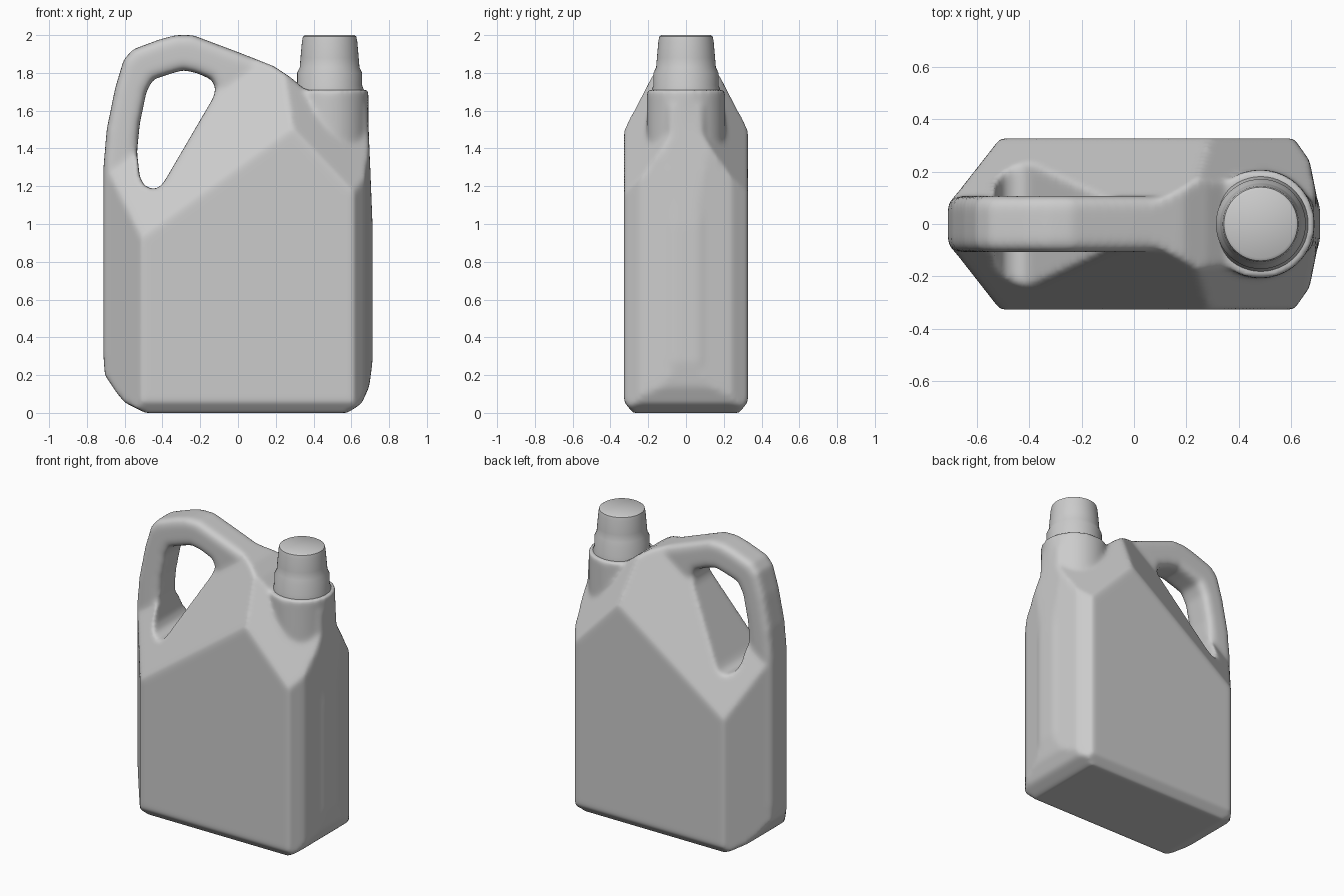
import bpy, bmesh, math
from mathutils import Vector, Matrix

if "Cube" in bpy.data.objects:
    bpy.data.objects.remove(bpy.data.objects["Cube"])

# Front outline of the can and of the handle opening, as (x, z)
OUTLINE = [(-.49, 0), (-.60, .055), (-.645, .11), (-.705, .2), (-.712, .3), (-.712, 1.3),
           (-.695, 1.5), (-.65, 1.72), (-.605, 1.87), (-.555, 1.925), (-.42, 1.975),
           (-.33, 2.0), (-.24, 2.0), (.0, 1.91), (.19, 1.835), (.28, 1.775), (.38, 1.69),
           (.685, 1.67), (.70, 1.3), (.712, 1.0), (.712, .27), (.695, .14), (.655, .05), (.58, 0)]
OPENING = [(-.45, 1.185), (-.495, 1.2), (-.52, 1.25), (-.535, 1.38), (-.52, 1.53), (-.485, 1.7),
           (-.45, 1.765), (-.36, 1.795), (-.29, 1.815), (-.22, 1.8), (-.14, 1.765),
           (-.118, 1.72), (-.13, 1.67), (-.39, 1.225), (-.415, 1.195)]


def prism(points, half):
    bm = bmesh.new()
    face = bm.faces.new([bm.verts.new((x, -half, z)) for x, z in points])
    geom = bmesh.ops.extrude_face_region(bm, geom=[face])["geom"]
    bmesh.ops.translate(bm, vec=(0, 2 * half, 0),
                        verts=[v for v in geom if isinstance(v, bmesh.types.BMVert)])
    bmesh.ops.recalc_face_normals(bm, faces=bm.faces)
    return bm


def to_object(bm, name):
    bmesh.ops.recalc_face_normals(bm, faces=bm.faces)
    mesh = bpy.data.meshes.new(name)
    bm.to_mesh(mesh)
    bm.free()
    obj = bpy.data.objects.new(name, mesh)
    bpy.context.collection.objects.link(obj)
    return obj


def slice_both_sides(bm, point, normal):
    for s in (1, -1):
        cut = bmesh.ops.bisect_plane(
            bm, geom=bm.verts[:] + bm.edges[:] + bm.faces[:], dist=1e-5,
            plane_co=Vector((point[0], s * point[1], point[2])),
            plane_no=Vector((normal[0], s * normal[1], normal[2])).normalized(),
            clear_outer=True)["geom_cut"]
        edges = [e for e in cut if isinstance(e, bmesh.types.BMEdge)]
        bmesh.ops.edgeloop_fill(bm, edges=edges)


def cut_opening(obj, cutter):
    mod = obj.modifiers.new("opening", 'BOOLEAN')
    mod.operation, mod.object, mod.solver = 'DIFFERENCE', cutter, 'EXACT'


def bake(obj):
    deps = bpy.context.evaluated_depsgraph_get()
    mesh = bpy.data.meshes.new_from_object(obj.evaluated_get(deps))
    bpy.data.objects.remove(obj)
    return mesh


cutter = to_object(prism(OPENING, .6), "opening_cutter")

# Thick body, faceted by sloping planes
bm = prism(OUTLINE, .328)
for point, normal in [
        ((-.50, .33, .93), (-.34, 1, .47)),     # slope up to the handle
        ((.29, .33, 1.50), (.65, 1, .62)),      # shoulder beside the neck
        ((-.51, .33, 0), (-.23, .18, 0)),       # left corner
        ((.61, .33, 0), (.085, .06, 0)),        # right corner
        ((.67, .25, 0), (.25, .05, 0)),         # bowed right end
        ((0, .33, .06), (0, .06, -.05))]:       # bottom edge
    slice_both_sides(bm, point, normal)
thick = to_object(bm, "thick")
cut_opening(thick, cutter)

# Thin slab of the same outline gives the handle
slab = to_object(prism(OUTLINE, .108), "slab")
cut_opening(slab, cutter)
bevel = slab.modifiers.new("round", 'BEVEL')
bevel.width, bevel.segments, bevel.angle_limit = .045, 3, math.radians(60)
bevel.use_clamp_overlap = False

# Merge both with the neck column, then fuse and soften
bm = bmesh.new()
for mesh in (bake(thick), bake(slab)):
    bm.from_mesh(mesh)
bmesh.ops.create_cone(bm, cap_ends=True, segments=48, radius1=.21, radius2=.208, depth=.72,
                      matrix=Matrix.Translation((.483, 0, 1.35)))
mesh = bpy.data.meshes.new("bottle_body")
bm.to_mesh(mesh)
bm.free()
body = bpy.data.objects.new("bottle_body", mesh)
bpy.context.collection.objects.link(body)
remesh = body.modifiers.new("fuse", 'REMESH')
remesh.mode, remesh.voxel_size, remesh.use_smooth_shade = 'VOXEL', .014, True
smooth = body.modifiers.new("soften", 'SMOOTH')
smooth.factor, smooth.iterations = .5, 10
body.data = bake_mesh = bpy.data.meshes.new_from_object(
    body.evaluated_get(bpy.context.evaluated_depsgraph_get()))
body.modifiers.clear()
bake_mesh.shade_smooth()
bpy.data.objects.remove(cutter)

# Lathed cap
CAP = [(0, 1.62), (.17, 1.62), (.185, 1.70), (.172, 1.735), (.172, 1.80), (.158, 1.83),
       (.154, 1.88), (.146, 1.97), (.141, 1.993), (.130, 2.0), (0, 2.0)]
bm = bmesh.new()
verts = [bm.verts.new((r, 0, z)) for r, z in CAP]
edges = [bm.edges.new(pair) for pair in zip(verts, verts[1:])]
bmesh.ops.spin(bm, geom=verts + edges, cent=(0, 0, 0), axis=(0, 0, 1),
               angle=math.tau, steps=48, use_merge=True)
bmesh.ops.remove_doubles(bm, verts=bm.verts, dist=1e-4)
cap = to_object(bm, "cap")
cap.location = (.485, 0, 0)
bpy.context.view_layer.objects.active = cap
cap.select_set(True)
bpy.ops.object.shade_smooth_by_angle(angle=math.radians(40))
